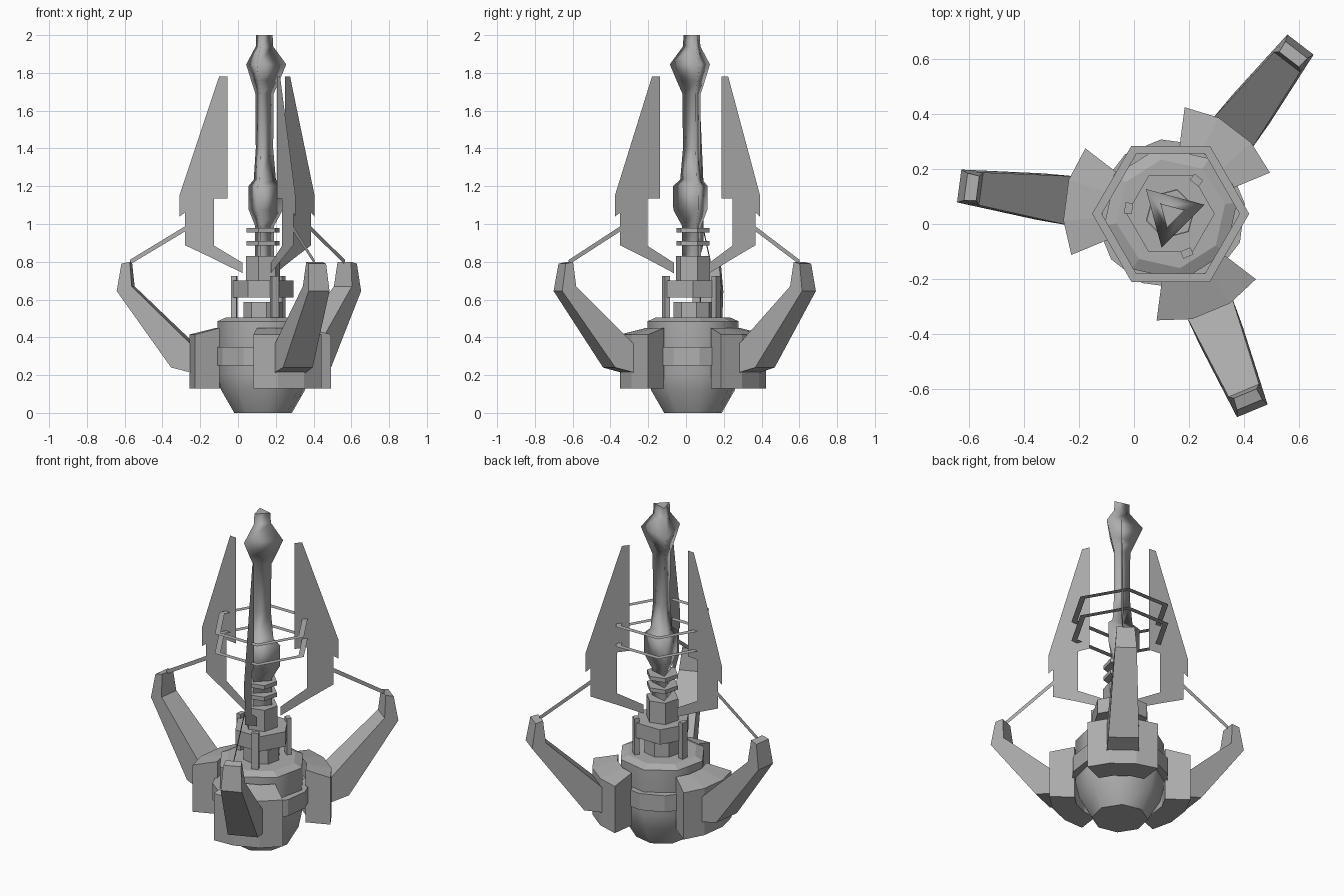
import bpy, bmesh
from math import sin, cos, radians, tau
from mathutils import Vector

if "Cube" in bpy.data.objects:
    bpy.data.objects.remove(bpy.data.objects["Cube"])

CX, CY = 0.133, 0.037           # main axis
ARMS = (52.5, 172.5, 292.5)     # directions of the three arms

grey = bpy.data.materials.new("plain grey")
grey.use_nodes = True
GREY = (0.42, 0.42, 0.42, 1)
grey.diffuse_color = GREY
bsdf = grey.node_tree.nodes["Principled BSDF"]
bsdf.inputs["Base Color"].default_value = GREY
bsdf.inputs["Roughness"].default_value = 0.7


def polar(r, deg, z):
    a = radians(deg)
    return Vector((CX + r * cos(a), CY + r * sin(a), z))


def make(name, verts, faces, smooth=False, solid=True):
    mesh = bpy.data.meshes.new(name)
    mesh.from_pydata(verts, [], faces)
    mesh.materials.append(grey)
    if solid:
        bm = bmesh.new()
        bm.from_mesh(mesh)
        bmesh.ops.recalc_face_normals(bm, faces=bm.faces)
        bm.to_mesh(mesh)
        bm.free()
    for p in mesh.polygons:
        p.use_smooth = smooth and len(p.vertices) == 4 and abs(p.normal.z) < 0.9
    obj = bpy.data.objects.new(name, mesh)
    bpy.context.collection.objects.link(obj)
    return obj


def lathe(name, profile, sides, turn=0, smooth=False):
    """Stack of regular polygons, capped at both ends."""
    verts = [polar(r, turn + 360 * i / sides, z) for r, z in profile for i in range(sides)]
    faces = [(k * sides + i, k * sides + (i + 1) % sides,
              (k + 1) * sides + (i + 1) % sides, (k + 1) * sides + i)
             for k in range(len(profile) - 1) for i in range(sides)]
    faces += [tuple(range(sides)), tuple(range(len(verts) - sides, len(verts)))]
    return make(name, verts, faces, smooth)


def radial(name, deg, outline):
    """Solid from a (radius, height, half width) outline standing along a direction."""
    side = Vector((-sin(radians(deg)), cos(radians(deg)), 0))
    n = len(outline)
    verts = [polar(r, deg, z) + side * w * s for s in (-1, 1) for r, z, w in outline]
    faces = [tuple(range(n)), tuple(range(n, 2 * n))]
    faces += [(i, (i + 1) % n, n + (i + 1) % n, n + i) for i in range(n)]
    return make(name, verts, faces)


def sheet(name, deg, outlines):
    """Paper-thin radial plate from (radius, height) outlines."""
    verts, faces = [], []
    for pts in outlines:
        faces.append(tuple(range(len(verts), len(verts) + len(pts))))
        verts += [polar(r, deg, z) for r, z in pts]
    return make(name, verts, faces, solid=False)


# Lower body, belt and neck
lathe("body", [(0.155, 0), (0.225, 0.12), (0.245, 0.21), (0.245, 0.485)], 8, 10, True)
lathe("body_lid", [(0.245, 0.485), (0.2, 0.505)], 8, 10)
lathe("belt", [(0.272, 0.25), (0.272, 0.35)], 12, 7.5)
lathe("lower_neck", [(0.105, 0.5), (0.105, 0.588)], 8, 10)
lathe("hex_collar", [(0.16, 0.61), (0.16, 0.7)], 6)
lathe("upper_neck", [(0.093, 0.7), (0.093, 0.83)], 6, 15)
for z in (0.885, 0.955):
    lathe("neck_ring", [(0.09, z), (0.09, z + 0.024)], 6, 15)

# Three-sided spindle with two bulbs
lathe("spindle", [(0.06, 0.8), (0.06, 0.99), (0.108, 1.075), (0.11, 1.2), (0.07, 1.235),
                  (0.055, 1.4), (0.058, 1.69), (0.09, 1.76), (0.127, 1.845),
                  (0.055, 1.94), (0.052, 2.0)], 3, 15, True)

# Flat hexagonal hoops
for z in (1.19, 1.31):
    verts = [polar(r, 60 * i, z) for r in (0.285, 0.25) for i in range(6)]
    make("hoop", verts, [(i, (i + 1) % 6, 6 + (i + 1) % 6, 6 + i) for i in range(6)], solid=False)

for deg in ARMS:
    # Curved block that carries the arm
    spread = (-30, -11, 11, 30)
    ring = [(0.39, a) for a in spread] + [(0.25, a) for a in reversed(spread)]
    verts = [polar(r, deg + a, 0.13) for r, a in ring]
    verts += [polar(r, deg + a, 0.415 if r > 0.3 else 0.45) for r, a in ring]
    quads = [(i, i + 1, 6 - i, 7 - i) for i in range(3)]
    faces = quads + [tuple(v + 8 for v in q) for q in quads]
    faces += [(i, (i + 1) % 8, 8 + (i + 1) % 8, 8 + i) for i in range(8)]
    make("arm_block", verts, faces)

    # Bent arm
    radial("arm", deg, [(0.706, 0.8, 0.045), (0.75, 0.79, 0.05), (0.774, 0.645, 0.06),
                        (0.48, 0.24, 0.085), (0.36, 0.21, 0.09), (0.36, 0.35, 0.09),
                        (0.694, 0.67, 0.06)])
    # Strut from arm tip to fin
    sheet("strut", deg, [[(0.405, 0.995), (0.405, 0.968), (0.712, 0.785), (0.712, 0.81)]])

    # Thin fin: tall blade, lower panel and foot
    sheet("fin", deg, [
        [(0.19, 1.78), (0.235, 1.78), (0.446, 1.155), (0.446, 1.04), (0.418, 1.06),
         (0.262, 1.06), (0.262, 1.135), (0.19, 1.135)],
        [(0.418, 1.06), (0.418, 0.888), (0.262, 0.815), (0.262, 1.06)],
        [(0.262, 0.885), (0.262, 0.815), (0.11, 0.74), (0.11, 0.795)]])

    # Small clip beside the collar
    radial("clip", deg, [(0.14, 0.5, 0.02), (0.168, 0.5, 0.02), (0.168, 0.725, 0.02),
                         (0.14, 0.725, 0.02)])
